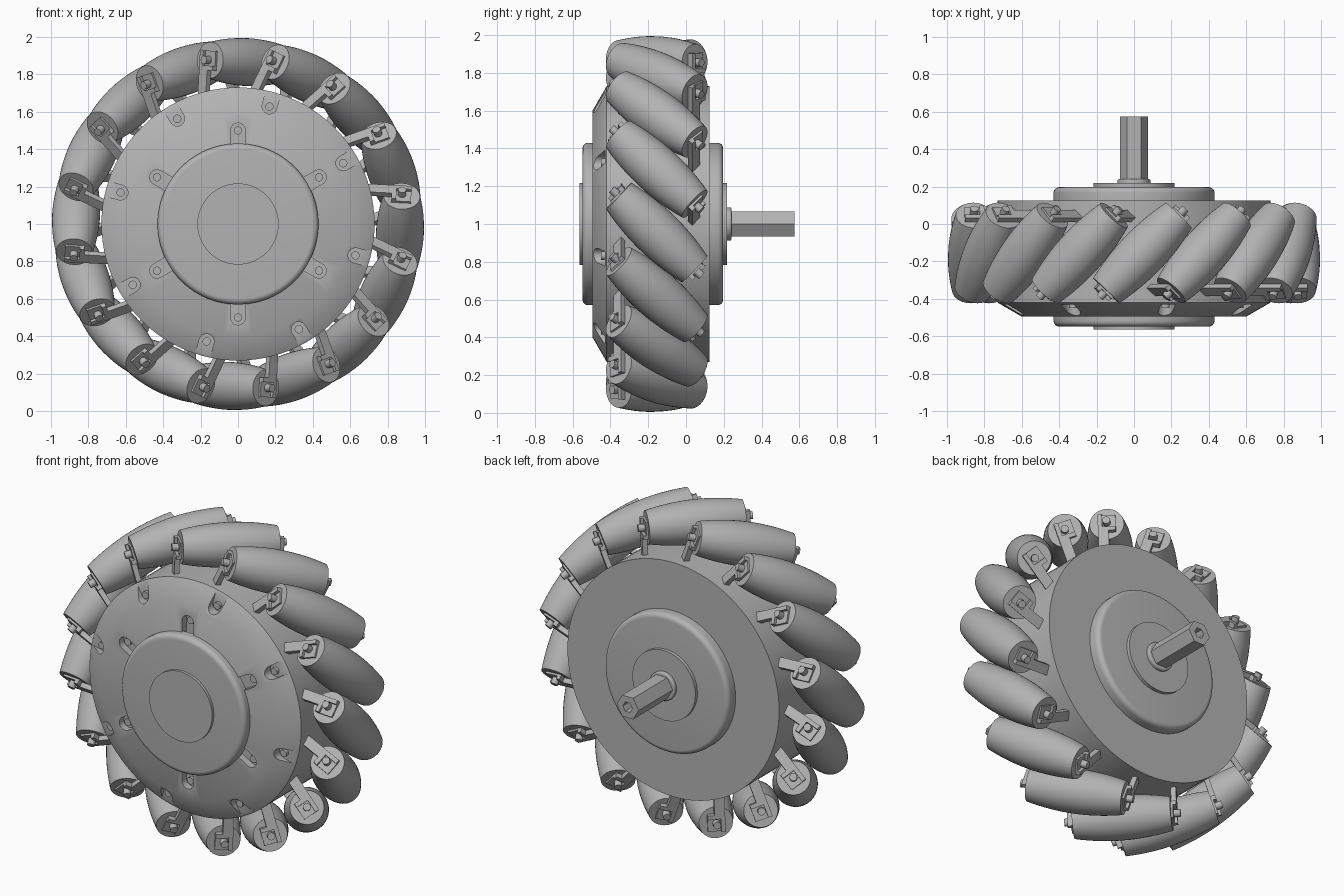
import bpy, bmesh
from math import sin, cos, pi, radians, sqrt
from mathutils import Matrix, Vector

if "Cube" in bpy.data.objects:
    bpy.data.objects.remove(bpy.data.objects["Cube"])

grey = bpy.data.materials.new("plain_grey")
colour = (0.45, 0.45, 0.45, 1)
grey.diffuse_color = colour
grey.use_nodes = True
grey.node_tree.nodes["Principled BSDF"].inputs["Base Color"].default_value = colour

# Wheel axis: local z of every turned part points to the back (+y)
WHEEL = Matrix.Translation((0, 0, 1)) @ Matrix.Rotation(-pi / 2, 4, 'X')


def finish(name, bm, matrix):
    bmesh.ops.recalc_face_normals(bm, faces=bm.faces)
    mesh = bpy.data.meshes.new(name)
    bm.to_mesh(mesh)
    bm.free()
    return place(name, mesh, matrix)


def place(name, mesh, matrix):
    if not mesh.materials:
        mesh.materials.append(grey)
    mesh.shade_smooth()
    mesh.set_sharp_from_angle(angle=radians(30))
    obj = bpy.data.objects.new(name, mesh)
    obj.matrix_world = matrix
    bpy.context.collection.objects.link(obj)
    return obj


def lathe(bm, profile, steps=96):
    """Turn (radius, height) points about local z."""
    verts = [bm.verts.new((r, 0, h)) for r, h in profile]
    edges = [bm.edges.new(pair) for pair in zip(verts, verts[1:])]
    bmesh.ops.spin(bm, geom=verts + edges, axis=(0, 0, 1), cent=(0, 0, 0),
                   angle=2 * pi, steps=steps, use_merge=True)
    bmesh.ops.remove_doubles(bm, verts=bm.verts, dist=1e-5)


def turned(name, profile, steps=96):
    bm = bmesh.new()
    lathe(bm, profile, steps)
    return finish(name, bm, WHEEL)


def box(bm, low, high, turn=Matrix()):
    low, high = Vector(low), Vector(high)
    size = Matrix.Diagonal((*(high - low), 1))
    bmesh.ops.create_cube(bm, size=1, matrix=turn @ Matrix.Translation((low + high) / 2) @ size)


def rod(bm, radius, low, high, turn=Matrix(), sides=20):
    bmesh.ops.create_cone(bm, cap_ends=True, segments=sides, radius1=radius, radius2=radius,
                          depth=high - low, matrix=turn @ Matrix.Translation((0, 0, (low + high) / 2)))


def rounded_rim(radius, base, top, bevel=0.03):
    """Profile of a disc with a rounded outer edge at its top."""
    s = 1 if top > base else -1
    arc = [(radius - bevel + bevel * cos(i * pi / 12), top - s * bevel * (1 - sin(i * pi / 12)))
           for i in range(7)]
    return [(0, base), (radius, base)] + arc + [(0, top)]


# Hub drum with a chamfered front
hub = turned("hub_drum", [(0, -0.495), (0.6, -0.495), (0.73, -0.42), (0.73, 0.125), (0, 0.125)])


def slot(bm, angle, start, end, width, floor):
    """Upright prism, round at its start and square at its end."""
    s = 1 if end > start else -1
    outline = [(start - s * width * cos(t), width * sin(t))
               for t in [(i / 8 - 0.5) * pi for i in range(9)]]
    outline += [(end, width), (end, -width)]
    turn = Matrix.Rotation(angle, 4, 'Z')
    face = bm.faces.new([bm.verts.new(turn @ Vector((x, y, -0.7))) for x, y in outline])
    result = bmesh.ops.extrude_face_region(bm, geom=[face])
    moved = [v for v in result["geom"] if isinstance(v, bmesh.types.BMVert)]
    bmesh.ops.translate(bm, verts=moved, vec=(0, 0, floor + 0.7))


# Screw pockets: eight in the chamfer, six beside the cap
cuts, screws = bmesh.new(), bmesh.new()
pockets = [(radians(-75 + 45 * i), 0.65, 0.8, -0.43) for i in range(8)]
pockets += [(radians(30 + 60 * i), 0.5, 0.4, -0.45) for i in range(6)]
for angle, start, end, floor in pockets:
    slot(cuts, angle, start, end, 0.04, floor)
    spot = Matrix.Rotation(angle, 4, 'Z') @ Matrix.Translation((start, 0, 0))
    rod(screws, 0.022, floor - 0.02, floor + 0.01, spot)
cutter = finish("pocket_cutter", cuts, WHEEL)
cutter.hide_render = True
finish("hub_screws", screws, WHEEL)

cut = hub.modifiers.new("pockets", 'BOOLEAN')
cut.operation, cut.solver, cut.object = 'DIFFERENCE', 'EXACT', cutter
bpy.context.view_layer.update()
carved = bpy.data.meshes.new_from_object(hub.evaluated_get(bpy.context.evaluated_depsgraph_get()))
bpy.data.objects.remove(hub)
bpy.data.objects.remove(cutter)
place("hub_drum", carved, WHEEL)

# Caps, centre discs, collar and hollow hexagonal shaft
turned("front_cap", rounded_rim(0.43, -0.48, -0.548))
turned("front_disc", [(0, -0.54), (0.217, -0.54), (0.217, -0.565), (0, -0.565)])
turned("back_cap", rounded_rim(0.43, 0.12, 0.197))
turned("back_disc", [(0, 0.19), (0.217, 0.19), (0.217, 0.218), (0, 0.218)])
turned("shaft_collar", rounded_rim(0.088, 0.21, 0.24, 0.008), 48)
turned("shaft", [(0, 0.22), (0.076, 0.22), (0.076, 0.575), (0.033, 0.575), (0.033, 0.45), (0, 0.45)], 6)

# Barrel roller: its bulge keeps the rim of the wheel round
COUNT, MID_RADIUS, HALF, TILT = 16, 0.867, 0.28, radians(44)
roller = bmesh.new()
barrel = [(0, -HALF)]
for i in range(17):
    t = HALF * (i / 8 - 1)
    barrel.append((0.995 - sqrt(MID_RADIUS ** 2 + (t * sin(TILT)) ** 2) - 0.12 * t * t, t))
lathe(roller, barrel + [(0, HALF)], 40)

# Bracket at each end of the roller: plate, raised lips, arm and axle pin
bracket = bmesh.new()
for flip in (0, pi):
    turn = Matrix.Rotation(flip, 4, 'X')
    box(bracket, (-0.055, -0.05, HALF - 0.01), (0.05, 0.05, HALF + 0.012), turn)
    box(bracket, (-0.055, 0.025, HALF), (0.05, 0.05, HALF + 0.03), turn)
    box(bracket, (-0.055, -0.05, HALF), (-0.03, 0.05, HALF + 0.03), turn)
    box(bracket, (-0.2, -0.01, HALF), (-0.03, 0.05, HALF + 0.03), turn)
    rod(bracket, 0.022, HALF - 0.02, HALF + 0.05, turn)

# Spread the tilted rollers around the rim
meshes = {}
for i in range(COUNT):
    angle = radians(3) + 2 * pi * i / COUNT
    out = Vector((sin(angle), 0, cos(angle)))
    along = Vector((cos(angle), 0, -sin(angle)))
    axle = along * sin(TILT) + Vector((0, cos(TILT), 0))
    frame = Matrix((out, axle.cross(out), axle)).transposed().to_4x4()
    frame.translation = out * MID_RADIUS + Vector((0, -0.155, 1))
    for part, bm in (("roller", roller), ("roller_bracket", bracket)):
        if part in meshes:
            place(f"{part}_{i + 1}", meshes[part], frame)
        else:
            meshes[part] = finish(f"{part}_{i + 1}", bm, frame).data
